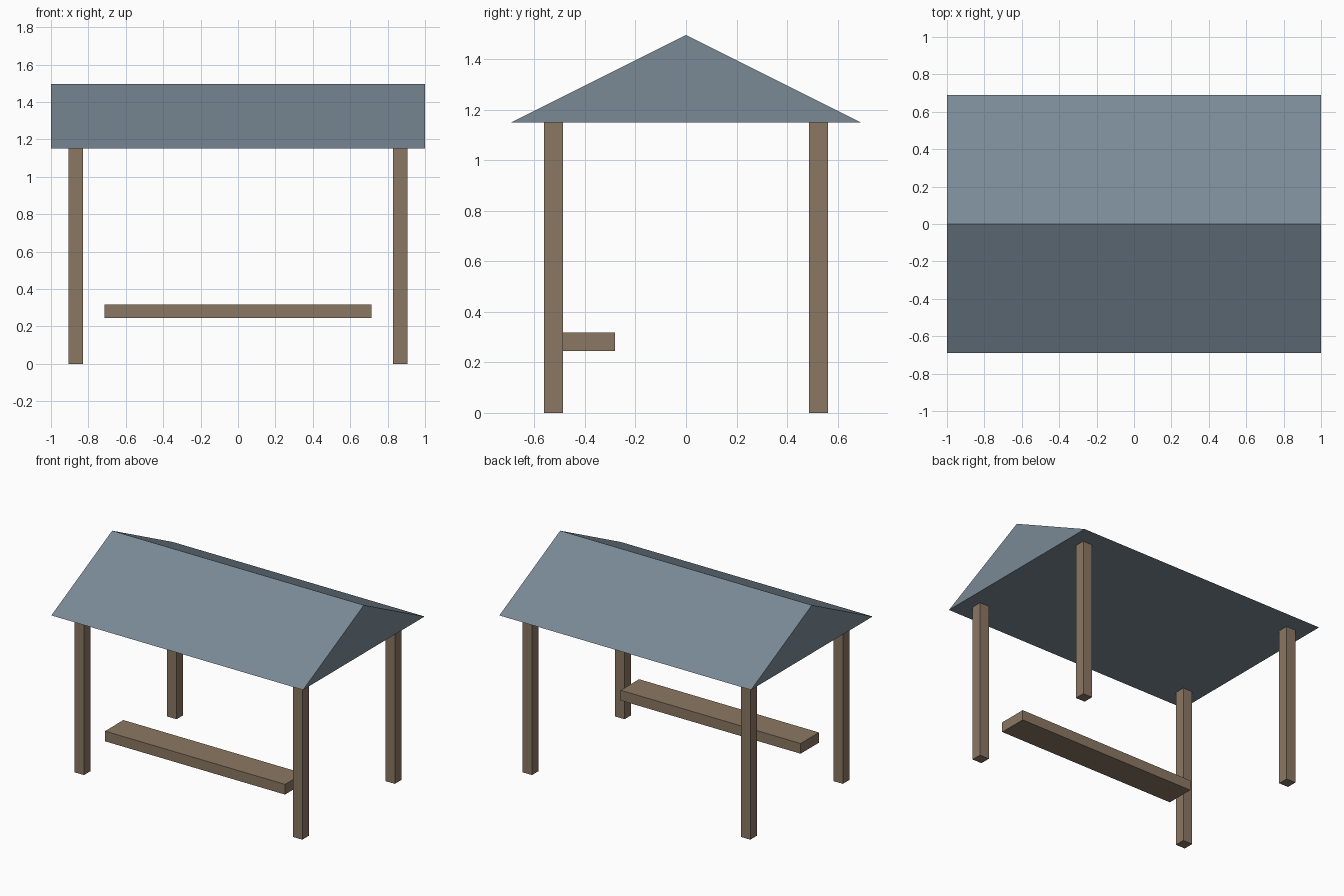
import bpy

cube = bpy.data.objects.get("Cube")
if cube:
    bpy.data.objects.remove(cube, do_unlink=True)


def material(name, srgb):
    color = [(c / 255 / 12.92) if c < 11 else ((c / 255 + 0.055) / 1.055) ** 2.4 for c in srgb] + [1]
    mat = bpy.data.materials.new(name)
    mat.use_nodes = True
    mat.diffuse_color = color
    mat.node_tree.nodes["Principled BSDF"].inputs["Base Color"].default_value = color
    return mat


def prism(name, profile, x0, x1, mat):
    """Extrude a (y, z) profile along x, counter-clockwise seen from +x."""
    n = len(profile)
    verts = [(x, y, z) for x in (x0, x1) for y, z in profile]
    faces = [tuple(reversed(range(n))), tuple(range(n, 2 * n))]
    faces += [(i, (i + 1) % n, (i + 1) % n + n, i + n) for i in range(n)]
    mesh = bpy.data.meshes.new(name)
    mesh.from_pydata(verts, [], faces)
    mesh.materials.append(mat)
    obj = bpy.data.objects.new(name, mesh)
    bpy.context.collection.objects.link(obj)
    return obj


def box(name, x0, x1, y0, y1, z0, z1, mat):
    return prism(name, [(y0, z0), (y1, z0), (y1, z1), (y0, z1)], x0, x1, mat)


wood = material("brown wood", (139, 119, 99))
slate = material("blue grey roofing", (122, 138, 150))

EAVE = 1.15
HALF_POST = 0.0375

# Four corner posts
for side, x in (("left", 0.8675), ("right", -0.8675)):
    for end, y in (("front", -0.525), ("back", 0.525)):
        box(f"{end}_{side}_post", x - HALF_POST, x + HALF_POST,
            y - HALF_POST, y + HALF_POST, 0, EAVE, wood)

# Bench plank behind the front posts
box("bench", -0.715, 0.715, -0.488, -0.28, 0.245, 0.318, wood)

# Solid gabled roof
prism("roof", [(-0.69, EAVE), (0.69, EAVE), (0, 1.495)], -1, 1, slate)
